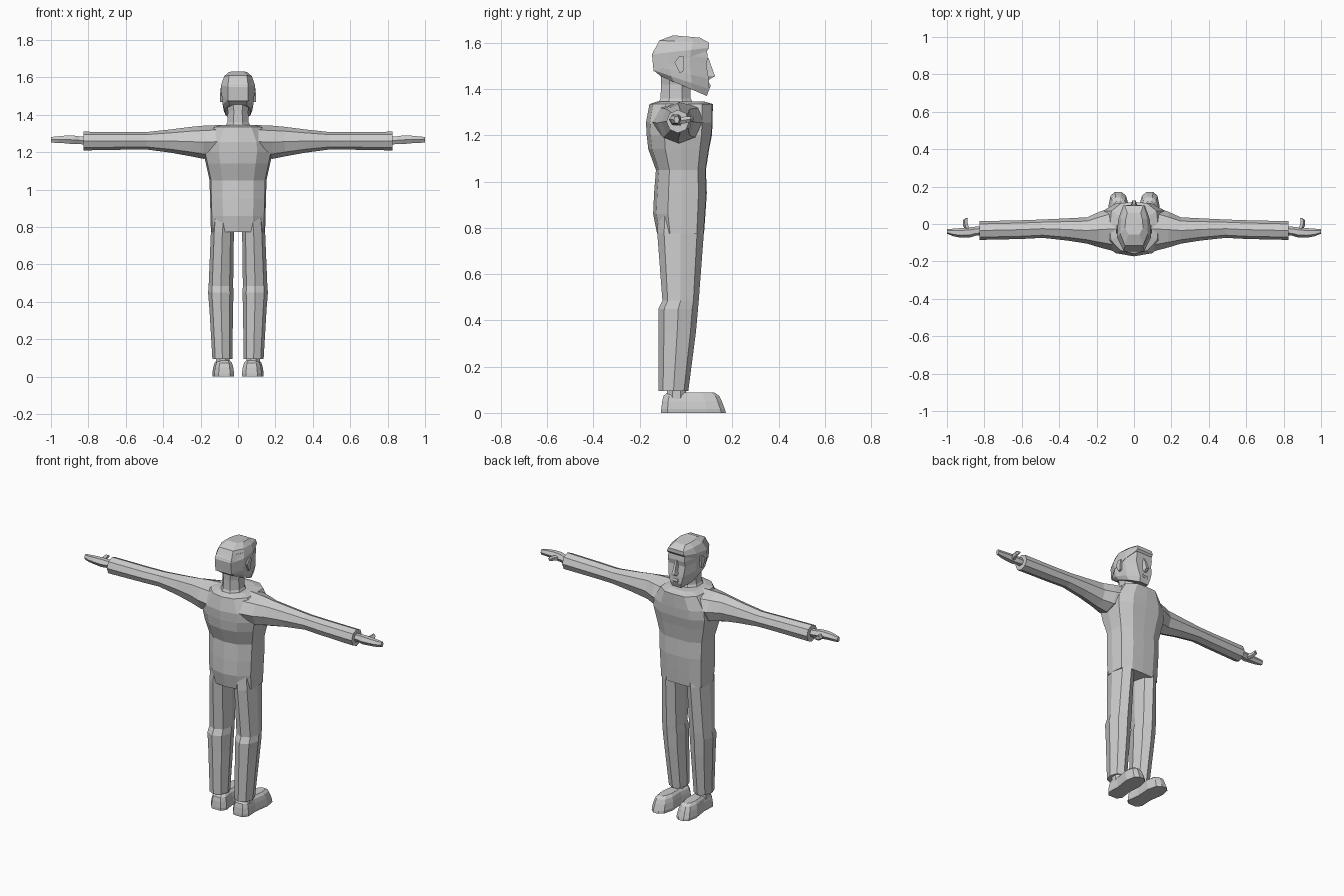
import bpy, bmesh, math

grey = bpy.data.materials.new("plain grey")
grey.diffuse_color = (0.6, 0.6, 0.6, 1)


def loft(name, rings):
    """Skin a closed, flat-shaded body over equal-length rings of points."""
    bm = bmesh.new()
    rows = [[bm.verts.new(p) for p in r] for r in rings]
    n = len(rows[0])
    for a, b in zip(rows, rows[1:]):
        for i in range(n):
            j = (i + 1) % n
            bm.faces.new((a[i], a[j], b[j], b[i]))
    bm.faces.new(rows[0])
    bm.faces.new(rows[-1])
    bmesh.ops.recalc_face_normals(bm, faces=bm.faces)
    me = bpy.data.meshes.new(name)
    bm.to_mesh(me)
    bm.free()
    me.materials.append(grey)
    ob = bpy.data.objects.new(name, me)
    bpy.context.collection.objects.link(ob)
    return ob


def oval(lo_a, hi_a, lo_b, hi_b, n=8, turn=0.0):
    """Points of an n-sided oval filling the given box."""
    out = []
    m = 1 / math.cos(math.pi / n) if turn else 1
    for i in range(n):
        t = 2 * math.pi * (i + turn) / n
        out.append(((lo_a + hi_a) / 2 + (hi_a - lo_a) / 2 * m * math.cos(t),
                    (lo_b + hi_b) / 2 + (hi_b - lo_b) / 2 * m * math.sin(t)))
    return out


def half_ring(pts):
    """Mirror a right-hand outline, listed back to front, across x = 0."""
    return pts + [(-x, y, z) for x, y, z in reversed(pts)]


def skull(zb, zf, yb, yf, wb, wm, wf):
    pts = []
    for t, w in ((0, wb), (.3, wm), (.68, wm * .94), (1, wf)):
        pts.append((w, yb + (yf - yb) * t, zb + (zf - zb) * t))
    return half_ring(pts)


# torso: z, half width, back y, front y
torso = []
for z, w, b, f in ((.775, .145, -.125, .078), (.86, .147, -.142, .084),
                   (.95, .150, -.138, .09), (1.05, .152, -.13, .086),
                   (1.14, .172, -.163, .100), (1.20, .185, -.170, .112),
                   (1.255, .18, -.173, .115), (1.335, .13, -.158, .116),
                   (1.347, .09, -.12, .075)):
    torso.append([(x, y, z) for x, y in (
        (0, b), (w * .55, b * .9), (w * .95, b * .55), (w, -.02), (w * .93, f * .6),
        (w * .52, f * .97), (0, f), (-w * .52, f * .97), (-w * .93, f * .6), (-w, -.02),
        (-w * .95, b * .55), (-w * .55, b * .9))])
loft("torso", torso)

# neck
loft("neck", [[(x, y, z) for x, y in oval(-w, w, b, f, 8, .5)] for z, w, b, f in
              ((1.33, .072, -.125, .035), (1.36, .057, -.11, .02),
               (1.42, .054, -.108, .02), (1.48, .065, -.11, .02))])

# head and overhanging hair
loft("head", [skull(*r) for r in (
    (1.455, 1.37, -.11, .09, .045, .07, .03),
    (1.48, 1.40, -.138, .101, .052, .082, .037),
    (1.50, 1.445, -.142, .098, .054, .085, .05),
    (1.53, 1.505, -.143, .088, .054, .086, .056),
    (1.56, 1.535, -.143, .094, .054, .086, .056),
    (1.59, 1.585, -.125, .088, .05, .08, .055))])
loft("hair", [skull(*r) for r in (
    (1.475, 1.567, -.140, .092, .054, .088, .058),
    (1.55, 1.578, -.147, .100, .054, .091, .058),
    (1.61, 1.600, -.115, .100, .048, .074, .05),
    (1.632, 1.622, -.055, .06, .03, .048, .036))])

# nose, eyes brows and mouth
loft("nose", [half_ring([(w, .075, z), (w * .55, y, z)]) for z, w, y in
              ((1.442, .014, .103), (1.456, .019, .126), (1.475, .015, .118),
               (1.535, .010, .097))])
loft("mouth", [half_ring([(.026, .085, z), (.015, y, z)]) for z, y in
               ((1.402, .102), (1.412, .107), (1.424, .103))])

for s, side in ((-1, "left"), (1, "right")):
    # ear
    loft(side + "_ear", [[(s * x, y * k - .03 * (1 - k), z) for y, z in
                          ((-.028, 1.47), (-.012, 1.475), (-.008, 1.54),
                           (-.03, 1.54), (-.05, 1.515))]
                         for x, k in ((.07, .9), (.096, 1))])

    # sleeve: x, back y, front y, bottom z, top z
    loft(side + "_sleeve", [[(s * x, y, z) for y, z in oval(b, f, lo, hi)]
                            for x, b, f, lo, hi in (
        (.09, -.15, .10, 1.17, 1.346), (.185, -.125, .065, 1.165, 1.342),
        (.25, -.105, .036, 1.178, 1.336), (.36, -.088, .03, 1.198, 1.322),
        (.49, -.074, .024, 1.215, 1.308), (.60, -.08, .02, 1.214, 1.308),
        (.825, -.085, .015, 1.21, 1.31))])

    # hand with flattened fingers
    loft(side + "_hand", [[(s * x, y, z) for y, z in oval(b, f, lo, hi, 6)]
                          for x, b, f, lo, hi in (
        (.80, -.06, -.012, 1.238, 1.286), (.845, -.062, -.014, 1.24, 1.288),
        (.88, -.073, -.018, 1.24, 1.293), (.925, -.073, -.022, 1.245, 1.292),
        (.965, -.066, -.025, 1.247, 1.288), (1.0, -.052, -.028, 1.25, 1.284))])
    # thumb
    loft(side + "_thumb", [[(s * (c + dx), y, z + dz) for dx, dz in oval(-r, r, -r, r, 5)]
                           for c, y, z, r in ((.885, -.035, 1.262, .016),
                                              (.90, -.005, 1.266, .015),
                                              (.902, .02, 1.27, .013),
                                              (.893, .032, 1.272, .006))])

    # trouser leg: z, inner x, outer x, back y, front y
    loft(side + "_trouser_leg", [[(s * x, y, z) for x, y in oval(i, o, b, f)]
                                 for z, i, o, b, f in (
        (.095, .030, .137, -.118, .010), (.35, .027, .152, -.119, .043),
        (.45, .024, .160, -.119, .052), (.485, .026, .157, -.102, .055),
        (.775, .022, .145, -.124, .077), (.86, .015, .138, -.12, .07))])
    # ankle
    loft(side + "_ankle", [[(s * x, y, z) for x, y in oval(.045, .118, -.083, 0, 8, .5)]
                           for z in (.06, .13)])

    # shoe: z, half width, heel y, toe y
    shoe = []
    for z, w, b, f in ((0, .054, -.107, .172), (.016, .056, -.107, .168),
                       (.05, .051, -.103, .155), (.074, .044, -.097, .143),
                       (.088, .030, -.08, .122)):
        outline = ((-.55, 0), (-.95, .1), (-.82, .38), (-1, .72), (-.75, .93), (-.3, 1),
                   (.3, 1), (.75, .93), (1, .72), (.82, .38), (.95, .1), (.55, 0))
        shoe.append([(s * (.08 + u * w + .012 * (v - .6)), b + (f - b) * v, z) for u, v in outline])
    loft(side + "_shoe", shoe)
